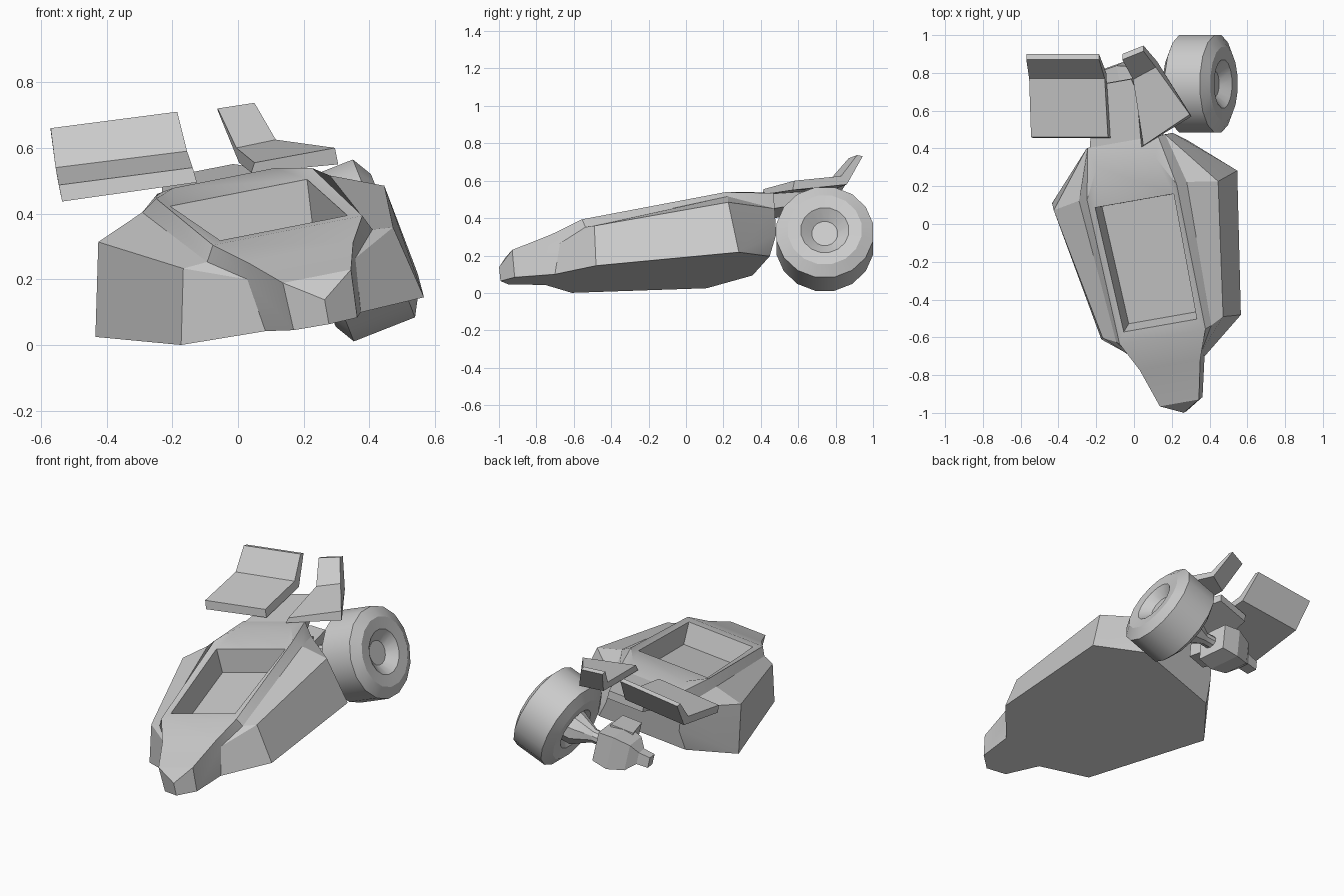
import bpy, bmesh
from math import pi, sin, cos, radians
from mathutils import Matrix, Vector

if "Cube" in bpy.data.objects:
    bpy.data.objects.remove(bpy.data.objects["Cube"])

# Tilted frame of the wrecked car body (rolled, yawed, slightly pitched)
X, Y = Vector((.967, .17, .19)).normalized(), Vector((-.195, .98, .062)).normalized()
Z = X.cross(Y).normalized()
Y = Z.cross(X)
CAR = Matrix((X, Y, Z)).transposed().to_4x4() @ Matrix.Translation((.111, 0, .09))


def make(name, verts, faces, matrix=Matrix(), smooth=True):
    bm = bmesh.new()
    vs = [bm.verts.new(v) for v in verts]
    for f in faces:
        bm.faces.new([vs[i] for i in f])
    bmesh.ops.recalc_face_normals(bm, faces=bm.faces)
    bm.transform(matrix)
    me = bpy.data.meshes.new(name)
    bm.to_mesh(me)
    bm.free()
    ob = bpy.data.objects.new(name, me)
    bpy.context.collection.objects.link(ob)
    if smooth:
        bpy.context.view_layer.objects.active = ob
        ob.select_set(True)
        bpy.ops.object.shade_smooth_by_angle(angle=radians(28))
        ob.select_set(False)
    return ob


def loft(name, sections, matrix=Matrix(), smooth=False):
    """Skin equal-length closed sections and cap both ends."""
    n = len(sections[0])
    verts = [p for s in sections for p in s]
    faces = [list(range(n)), list(range(len(verts) - n, len(verts)))]
    for k in range(len(sections) - 1):
        for i in range(n):
            a, b = k * n + i, k * n + (i + 1) % n
            faces.append([a, b, b + n, a + n])
    return make(name, verts, faces, matrix, smooth)


def tube(name, rings, n, matrix, smooth=False):
    """Rings of (x, y, z, radius) across the x axis."""
    secs = [[(x, y + r * cos(2 * pi * (i + .5) / n), z + r * sin(2 * pi * (i + .5) / n))
             for i in range(n)] for x, y, z, r in rings]
    return loft(name, secs, matrix, smooth)


# Body shell: right half points, mirrored across the car's centre line
P = {
    'B0': (0, -1.02, .02), 'T0': (0, -1.02, .096),
    'B1': (.10, -.96, .017), 'T1': (.107, -.96, .165),
    'B2': (.15, -.75, .01), 'P2': (.17, -.71, .172), 'T2': (.165, -.75, .225),
    'B3': (.382, -.567, 0), 'W3': (.33, -.545, .226), 'F3': (.26, -.58, .235), 'R3': (.235, -.59, .283),
    'B4': (.507, .19, 0), 'W4': (.45, .17, .285), 'F4': (.295, .2, .345), 'R4': (.245, .2, .378),
    'B5': (.27, .40, .01), 'W5': (.228, .455, .133), 'F5': (.215, .463, .277), 'R5': (.192, .47, .365),
    'Q': (.16, .36, .384),
    'O3': (.2, -.53, .287), 'O4': (.215, .15, .352), 'G3': (.19, -.5, .16), 'G4': (.205, .14, .21),
}
half = ("B0 B1 T1 T0,B1 B2 P2 T1,P2 T2 T1,B2 B3 W3 P2,P2 W3 F3,P2 F3 R3 T2,B3 B4 W4 W3,"
        "W3 W4 F4 F3,F3 F4 R4 R3,R3 R4 O4 O3,B4 B5 W5,B4 W5 F5 W4,W4 F5 F4,F4 F5 R5 R4,"
        "R4 R5 Q,R4 Q O4,O3 O4 G4 G3")
cross = ("T0 T1 -T1,T1 T2 -T2 -T1,T2 R3 -R3 -T2,R3 O3 -O3 -R3,O4 Q -Q -O4,Q R5 -R5 -Q,"
         "B5 W5 F5 R5 -R5 -F5 -W5 -B5,O4 G4 -G4 -O4,O3 G3 -G3 -O3,G3 G4 -G4 -G3,"
         "B0 B1 B2 B3 B4 B5 -B5 -B4 -B3 -B2 -B1")
verts, index = [], {}
for k, (x, y, z) in P.items():
    index[k] = index['-' + k] = len(verts)
    verts.append((x, y, z))
    if x:
        index['-' + k] = len(verts)
        verts.append((-x, y, z))
faces = []
for f in half.split(','):
    faces.append([index[k] for k in f.split()])
    faces.append([index['-' + k] for k in f.split()])
faces += [[index[k] for k in f.split()] for f in cross.split(',')]
make('body_shell', verts, faces, CAR)


def box_section(y, x, w, z0, z1):
    return [(x - w, y, z0), (x + w, y, z0), (x + w, y, z1), (x - w, y, z1)]


# Rear deck reaching back from the body, and the broken gearbox neck
loft('rear_deck', [box_section(.44, 0, .185, .28, .364), box_section(.79, 0, .11, .33, .378)], CAR)
loft('gearbox_neck', [box_section(.56, .02, .06, .04, .15), box_section(.72, .01, .07, .02, .15)], CAR)

# Differential block with its broken left stub
tube('differential', [(-.22, .78, .06, .045), (-.15, .775, .06, .05), (-.10, .765, .055, .11),
                      (0, .76, .05, .14), (.10, .745, .045, .125)], 4, CAR)
# Flared half axle into the wheel
tube('half_axle', [(.08, .735, .05, .04), (.16, .72, .047, .04), (.275, .70, .043, .10),
                   (.34, .695, .05, .10)], 10, CAR, True)

# Leaning rear wheel with recessed hubs
side = [(.08, .07), (.13, .13), (.135, .2), (.1, .263)]
profile = side + [(-a, r) for a, r in reversed(side)]
tube('rear_wheel', [(a, 0, 0, r) for a, r in profile], 16,
     Matrix.Translation((.351, .742, .288)) @ Matrix.Rotation(radians(-21.5), 4, 'Y'), True)


# Broken wing pieces: end profile = lower front, upper front, crease, flap tip
def wing(name, left, right):
    secs = []
    for fb, ft, crease, tip in (left, right):
        back = tuple(Vector(tip) + Vector((0, .03, -.006)))
        under = tuple(Vector(crease) + Vector((.008, .03, -.045)))
        secs.append([fb, ft, crease, tip, back, under])
    loft(name, secs)


wing('left_wing',
     [(-.535, .455, .437), (-.545, .46, .487), (-.555, .77, .54), (-.57, .87, .66)],
     [(-.125, .455, .495), (-.138, .46, .54), (-.155, .77, .59), (-.185, .87, .71)])
wing('right_wing',
     [(.04, .407, .525), (.05, .415, .555), (-.005, .765, .60), (-.062, .87, .72)],
     [(.305, .57, .55), (.295, .58, .60), (.115, .83, .625), (.05, .915, .737)])
